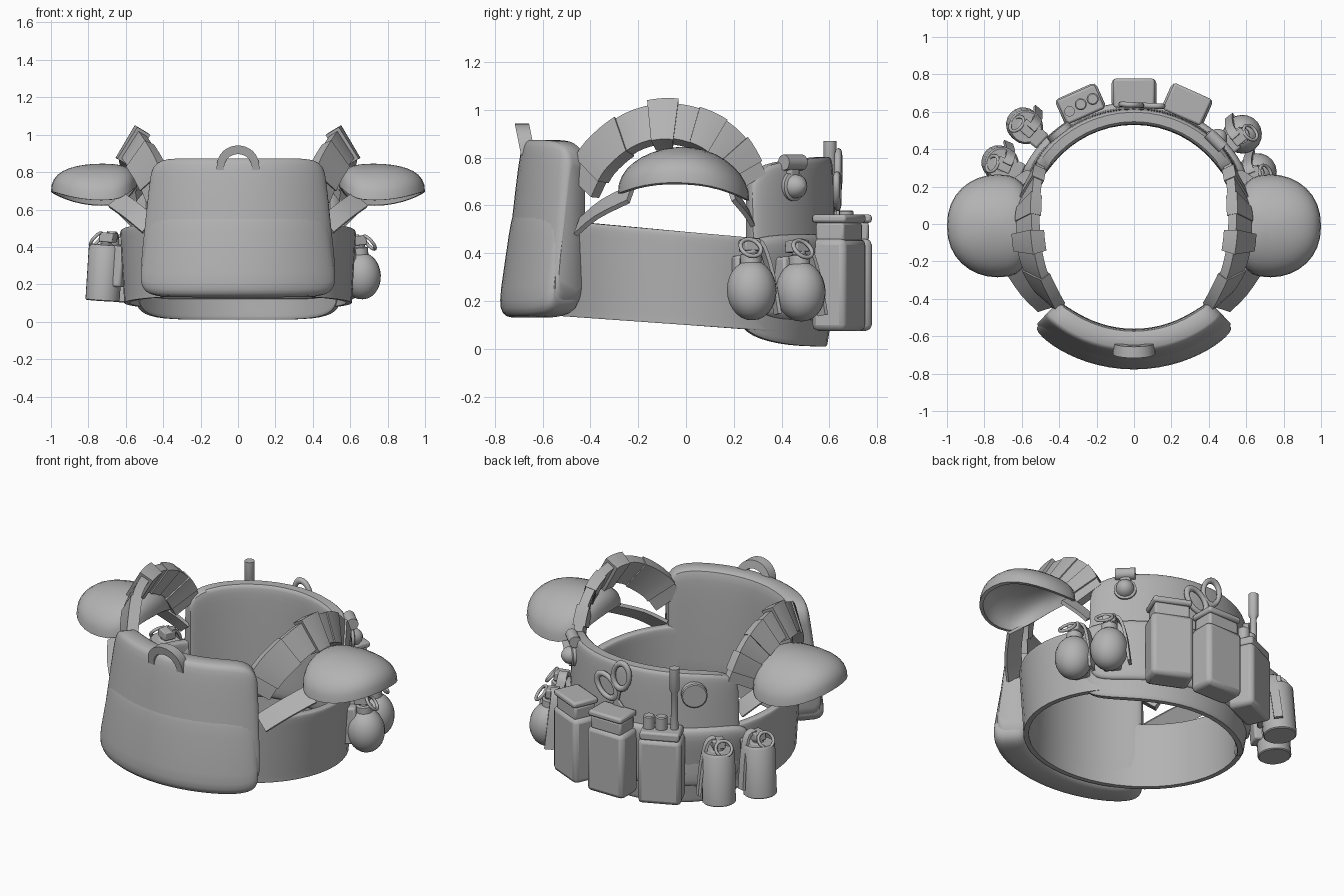
import bpy, bmesh, math
from mathutils import Vector, Matrix
from math import sin, cos, pi, radians

if "Cube" in bpy.data.objects:
    bpy.data.objects.remove(bpy.data.objects["Cube"])

grey = bpy.data.materials.new("plain_grey")
grey.use_nodes = True
COL = (0.45, 0.45, 0.45, 1)
grey.diffuse_color = COL
grey.node_tree.nodes["Principled BSDF"].inputs["Base Color"].default_value = COL
I = Matrix.Identity(4)


def finish(name, bm, bevel=0, angle=35):
    bmesh.ops.recalc_face_normals(bm, faces=bm.faces)
    me = bpy.data.meshes.new(name)
    bm.to_mesh(me)
    bm.free()
    ob = bpy.data.objects.new(name, me)
    bpy.context.collection.objects.link(ob)
    me.materials.append(grey)
    if bevel:
        m = ob.modifiers.new("Bevel", 'BEVEL')
        m.width, m.segments, m.limit_method = bevel, 2, 'ANGLE'
    bpy.ops.object.select_all(action='DESELECT')
    ob.select_set(True)
    bpy.context.view_layer.objects.active = ob
    bpy.ops.object.shade_smooth_by_angle(angle=radians(angle))


def loft(name, rings, caps=True, angle=35):
    bm = bmesh.new()
    vs = [[bm.verts.new(p) for p in ring] for ring in rings]
    n = len(vs[0])
    for a, b in zip(vs, vs[1:]):
        for i in range(n):
            bm.faces.new((a[i], a[(i + 1) % n], b[(i + 1) % n], b[i]))
    if caps:
        bm.faces.new(vs[0])
        bm.faces.new(vs[-1])
    bmesh.ops.remove_doubles(bm, verts=bm.verts, dist=1e-4)
    finish(name, bm, 0, angle)


def spow(v, p):
    return math.copysign(abs(v) ** p, v)


def wrap(name, a0, a1, rin, rout, zlo, zhi, lean=0, closed=False, p=0.3, n=28):
    """Rounded slab bent around the body; zlo and zhi are functions of y."""
    rings = []
    for i in range(n + 1):
        u = 2 * i / n - 1
        t = u if closed else 0.992 * sin(u * pi / 2)
        e = 1 if closed else (1 - t ** 8) ** (1 / 8)
        a = radians(a0 + (a1 - a0) * (t + 1) / 2)
        y = 0.6 * sin(a)
        mid, half = (zlo(y) + zhi(y)) / 2, (zhi(y) - zlo(y)) / 2
        ring = []
        for k in range(24):
            th = 2 * pi * (k + 0.5) / 24
            sz = spow(sin(th), p)
            r = (rin + rout) / 2 + (rout - rin) / 2 * e * spow(cos(th), p)
            r -= lean * sz * (0.5 + 0.5 * cos(th))
            ring.append((1.02 * r * cos(a), r * sin(a), mid + half * e * sz))
        rings.append(ring)
    loft(name, rings, not closed)


def spline(pts, t):
    """Point on a smooth path through pts, t from 0 to 1."""
    f = t * (len(pts) - 1)
    i = min(int(f), len(pts) - 2)
    q = [Vector(pts[max(0, min(len(pts) - 1, i + k))]) for k in (-1, 0, 1, 2)]
    f -= i
    return 0.5 * (2 * q[1] + (q[2] - q[0]) * f + (2 * q[0] - 5 * q[1] + 4 * q[2] - q[3]) * f ** 2
                  + (3 * q[1] - q[0] - 3 * q[2] + q[3]) * f ** 3)


def ribbon(name, pts, width, thick, t0=0, t1=1, n=12, M=I, outward=None):
    """Flat band along a path, facing away from the body unless outward is given."""
    rings = []
    for i in range(n + 1):
        t = t0 + (t1 - t0) * i / n
        c = spline(pts, t)
        tan = (spline(pts, min(1, t + .02)) - spline(pts, max(0, t - .02))).normalized()
        nor = outward or Vector((c.x, c.y, 0)).normalized() + Vector((0, 0, 0.6 * sin(pi * t)))
        side = tan.cross(nor).normalized()
        nor = side.cross(tan).normalized()
        rings.append([M @ (c + side * width / 2 * a + nor * thick / 2 * b)
                      for a, b in ((-1, -1), (1, -1), (1, 1), (-1, 1))])
    loft(name, rings)


def box(name, size, loc, M=I, bevel=0.012):
    bm = bmesh.new()
    bmesh.ops.create_cube(bm, size=1, matrix=M @ Matrix.Translation(loc) @ Matrix.Diagonal((*size, 1)))
    finish(name, bm, bevel)


def lathe(name, prof, M, n=20):
    loft(name, [[M @ Vector((r * cos(2 * pi * k / n), r * sin(2 * pi * k / n), z))
                 for k in range(n)] for r, z in prof])


def ring(name, R, r, M, n=20):
    loft(name, [[M @ Vector(((R + r * cos(b)) * cos(a), (R + r * cos(b)) * sin(a), r * sin(b)))
                 for b in [2 * pi * k / 8 for k in range(8)]]
                for a in [2 * pi * i / n for i in range(n + 1)]], False, 60)


def at(x, y, z=0):
    """Local frame at a spot on the body, +y pointing outward."""
    return Matrix.Translation((x, y, z)) @ Matrix.Rotation(math.atan2(y, x) - pi / 2, 4, 'Z')


FACE = Matrix.Rotation(-pi / 2, 4, 'X')   # local z -> outward

# Waist belt, front pack and back panel
wrap("waist_belt", 0, 360, 0.568, 0.608, lambda y: 0.10 - 0.07 * y, lambda y: 0.49 - 0.09 * y,
     lean=-0.012, closed=True, p=0.15, n=48)
wrap("front_pack", 270 - 44, 270 + 44, 0.56, 0.732, lambda y: 0.14, lambda y: 0.875, lean=0.042, p=0.38)
wrap("front_pouch", 270 - 43, 270 + 43, 0.575, 0.758, lambda y: 0.13, lambda y: 0.60, lean=0.034, p=0.4)
wrap("back_panel", 27, 153, 0.53, 0.625, lambda y: 0.12, lambda y: 0.75 + 0.09 * y, lean=0.01)
wrap("back_panel_base", 23, 157, 0.555, 0.628, lambda y: 0.01 + 0.4 * (0.58 - y) ** 2, lambda y: 0.48,
     lean=-0.038, p=0.4)

# Carry handle, leaning forward
arch = []
for i in range(17):
    a = pi * i / 16
    row = []
    for rad, d in ((0.075, -0.03), (0.115, -0.03), (0.115, 0.03), (0.075, 0.03)):
        h = 1.15 * rad * spow(sin(a), 0.8)
        row.append((rad * cos(a), -0.66 + d - 0.2 * h, 0.81 + h))
    arch.append(row)
loft("carry_handle", arch)

for s, side in ((1, "left"), (-1, "right")):
    flip = Matrix.Diagonal((s, 1, 1, 1))
    # Shoulder strap with its sleeves
    path = [(0.42, -0.43, 0.68), (0.47, -0.36, 0.80), (0.535, -0.23, 0.905), (0.565, -0.08, 0.942),
            (0.565, 0.07, 0.91), (0.55, 0.18, 0.83), (0.53, 0.26, 0.69)]
    ribbon(side + "_shoulder_strap", path, 0.17, 0.05, M=flip, n=24)
    for k, (t0, t1, w, th) in enumerate(((0.43, 0.54, 0.20, 0.085), (0.1, 0.3, 0.18, 0.065),
                                         (0.62, 0.74, 0.175, 0.065), (0.84, 0.93, 0.18, 0.07))):
        ribbon(f"{side}_strap_sleeve_{k}", path, w, th, t0=t0, t1=t1, n=6, M=flip)
    # Shoulder pad: hollow dome, drooping front and rear, squarer and raised on the inner side
    rings = []
    prof = [(sin(pi / 2 * i / 9), cos(pi / 2 * i / 9) ** 0.85) for i in range(10)]
    prof += [(0.93 * r, h * 0.85 - 0.02) for r, h in reversed(prof)]
    for r, h in prof:
        row = []
        for k in range(32):
            a = 2 * pi * k / 32
            inner = max(0, -cos(a))
            rim = 0.695 - 0.06 * sin(a) ** 2 + 0.03 * inner ** 2 - 0.015 * sin(a)
            z = 0.67 + (rim - 0.67) * r ** 2 + 0.175 * h
            x = 0.73 + (0.27 if cos(a) > 0 else 0.19) * r * spow(cos(a), 0.7 if inner else 1)
            row.append((s * x, -0.01 + 0.275 * r * spow(sin(a), 0.9), z))
        rings.append(row)
    loft(side + "_shoulder_pad", rings, False, 50)
    # Ties from the pad to the pack and to the panel
    ribbon(side + "_front_tie", [(0.47, -0.45, 0.51), (0.56, -0.36, 0.585), (0.65, -0.23, 0.65)],
           0.11, 0.02, M=flip, n=6, outward=Vector((0.5, -0.5, 0.8)))
    ribbon(side + "_rear_tie", [(0.54, 0.27, 0.54), (0.59, 0.24, 0.59), (0.65, 0.19, 0.65)],
           0.09, 0.02, M=flip, n=6, outward=Vector((0.5, 0.5, 0.8)))

# Back pouches
for name, x, y in (("left", 0.285, 0.64), ("middle", 0, 0.7), ("right", -0.285, 0.64)):
    M = at(x, y)
    box(name + "_pouch", (0.24, 0.155, 0.385), (0, 0, 0.268), M, 0.025)
    if name != "right":
        box(name + "_pouch_neck", (0.2, 0.13, 0.08), (0, 0, 0.49), M)
        box(name + "_pouch_lid", (0.22, 0.155, 0.035), (0, 0, 0.545), M)
    else:
        # Radio with knobs and aerial
        box("radio_top", (0.22, 0.14, 0.05), (0, 0, 0.48), M)
        for k in range(2):
            lathe(f"radio_knob_{k}", [(0.032, 0.5), (0.032, 0.575), (0.026, 0.58)],
                  M @ Matrix.Translation((0.07 * k, 0, 0)))
        lathe("radio_aerial", [(0.022, 0.5), (0.018, 0.72), (0.028, 0.74), (0.028, 0.87)],
              M @ Matrix.Translation((-0.07, -0.01, 0)), 14)

# Scissors tucked behind the pouches
M = at(0.03, 0.635)
for k, (dx, z, tilt) in enumerate(((-0.045, 0.745, -12), (0.055, 0.66, 45))):
    R = M @ Matrix.Translation((dx, 0, z)) @ Matrix.Rotation(radians(tilt), 4, 'Y')
    ring(f"scissor_handle_{k}", 0.06, 0.015, R @ Matrix.Diagonal((0.9, 1, 1.3, 1)) @ FACE)
    box(f"scissor_blade_{k}", (0.03, 0.015, 0.18), (0, 0, -0.15), R, 0.004)

# Lamp and fittings on the back panel
M = at(0.43, 0.44, 0.68)
lathe("lamp", [(0.062, -0.03), (0.062, 0.02), (0.05, 0.025), (0.045, 0.05), (0.025, 0.07), (0.005, 0.078)], M @ FACE)
box("lamp_bracket", (0.06, 0.05, 0.1), (0, 0, 0.06), M)
lathe("lamp_tube", [(0.033, -0.055), (0.033, 0.055)],
      M @ Matrix.Translation((0, 0.01, 0.1)) @ Matrix.Rotation(pi / 2, 4, 'Y'))
lathe("round_port", [(0.072, -0.06), (0.072, 0.03), (0.066, 0.035)], at(-0.39, 0.48, 0.68) @ FACE)

# Hand canisters: two round on the left, two straight on the right, levers toward the back
egg = [(0.1 * sin(pi * i / 14) + 0.004, -0.125 * cos(pi * i / 14)) for i in range(15)]
can = [(0.086, -0.15), (0.092, -0.145), (0.092, 0.135), (0.082, 0.15)]
for k, (x, y, z, prof) in enumerate(((0.66, 0.275, 0.245, egg), (0.58, 0.48, 0.24, egg),
                                     (-0.715, 0.325, 0.262, can), (-0.585, 0.525, 0.255, can))):
    M = at(x, y, z) @ Matrix.Rotation(radians(4), 4, 'X') @ Matrix.Diagonal((math.copysign(1, x), 1, 1, 1))
    lathe(f"canister_{k}", prof, M)
    lathe(f"canister_neck_{k}", [(0.045, 0.10), (0.045, 0.15), (0.03, 0.155), (0.03, 0.19)], M, 14)
    box(f"canister_cap_{k}", (0.07, 0.08, 0.05), (0, -0.01, 0.19), M, 0.006)
    ring(f"pull_ring_{k}", 0.045, 0.009, M @ Matrix.Translation((0.02, 0.05, 0.175))
         @ Matrix.Rotation(radians(-55), 4, 'X'))
    ribbon(f"canister_lever_{k}", [(-0.01, -0.02, 0.215), (-0.055, -0.02, 0.195), (-0.09, -0.01, 0.08),
                                   (-0.115, 0, -0.1)],
           0.05, 0.016, M=M, n=10, outward=Vector((-1, 0, 0.4)))
    box(f"canister_holder_{k}", (0.1, 0.08, 0.22), (0, -0.08, 0.04), M)
